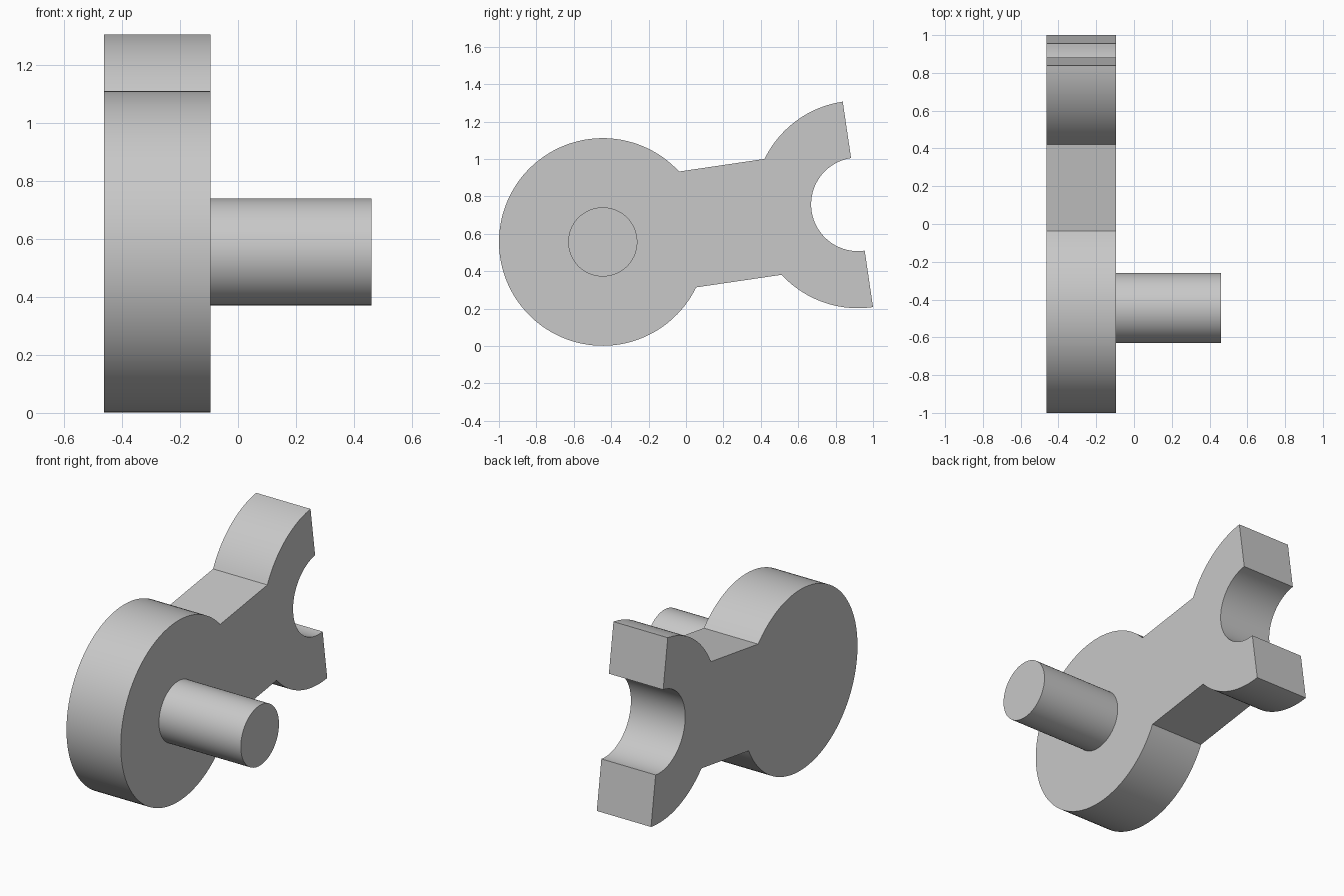
import bpy
import bmesh
from math import asin, atan2, cos, sin, pi, hypot

cube = bpy.data.objects.get("Cube")
if cube:
    bpy.data.objects.remove(cube, do_unlink=True)

# Main dimensions: disc and fork centres are given as (y, z)
DISC = (-0.445, 0.556)
FORK = (0.919, 0.757)
OUTER, BORE, PIN = 0.555, 0.25, 0.185
WEB = 0.313
BACK, FACE, TIP = -0.463, -0.095, 0.46
TILT = atan2(FORK[1] - DISC[1], FORK[0] - DISC[0])

grey = bpy.data.materials.new("plain grey")
grey.use_nodes = True
colour = (0.58, 0.58, 0.58, 1)
grey.diffuse_color = colour
grey.node_tree.nodes["Principled BSDF"].inputs["Base Color"].default_value = colour


def arc(centre, radius, start, end, steps):
    """Points (y, z) along an arc, with angles measured from the arm axis."""
    angles = [TILT + start + (end - start) * i / steps for i in range(steps + 1)]
    return [(centre[0] + radius * cos(a), centre[1] + radius * sin(a)) for a in angles]


def extrude_profile(name, outline, x0, x1):
    """Solid made by sweeping a closed (y, z) outline along x."""
    bm = bmesh.new()
    face = bm.faces.new([bm.verts.new((x0, y, z)) for y, z in outline])
    swept = bmesh.ops.extrude_face_region(bm, geom=[face], use_keep_orig=True)
    moved = [v for v in swept["geom"] if isinstance(v, bmesh.types.BMVert)]
    bmesh.ops.translate(bm, verts=moved, vec=(x1 - x0, 0, 0))
    bmesh.ops.recalc_face_normals(bm, faces=bm.faces)
    mesh = bpy.data.meshes.new(name)
    bm.to_mesh(mesh)
    bm.free()
    mesh.materials.append(grey)
    obj = bpy.data.objects.new(name, mesh)
    bpy.context.collection.objects.link(obj)
    bpy.ops.object.select_all(action="DESELECT")
    obj.select_set(True)
    bpy.context.view_layer.objects.active = obj
    bpy.ops.object.shade_smooth_by_angle()
    return obj


# Arm: round disc, straight web and half-ring fork in one outline
join = asin(WEB / OUTER)
outline = arc(DISC, OUTER, join, 2 * pi - join, 96)
outline += arc(FORK, OUTER, pi + join, 1.5 * pi, 24)
outline += arc(FORK, BORE, 1.5 * pi, 0.5 * pi, 48)
outline += arc(FORK, OUTER, 0.5 * pi, pi - join, 24)
extrude_profile("forked_arm", outline, BACK, FACE)

# Pin standing out of the disc
extrude_profile("pin", arc(DISC, PIN, 0, 2 * pi, 64)[:-1], FACE, TIP)
